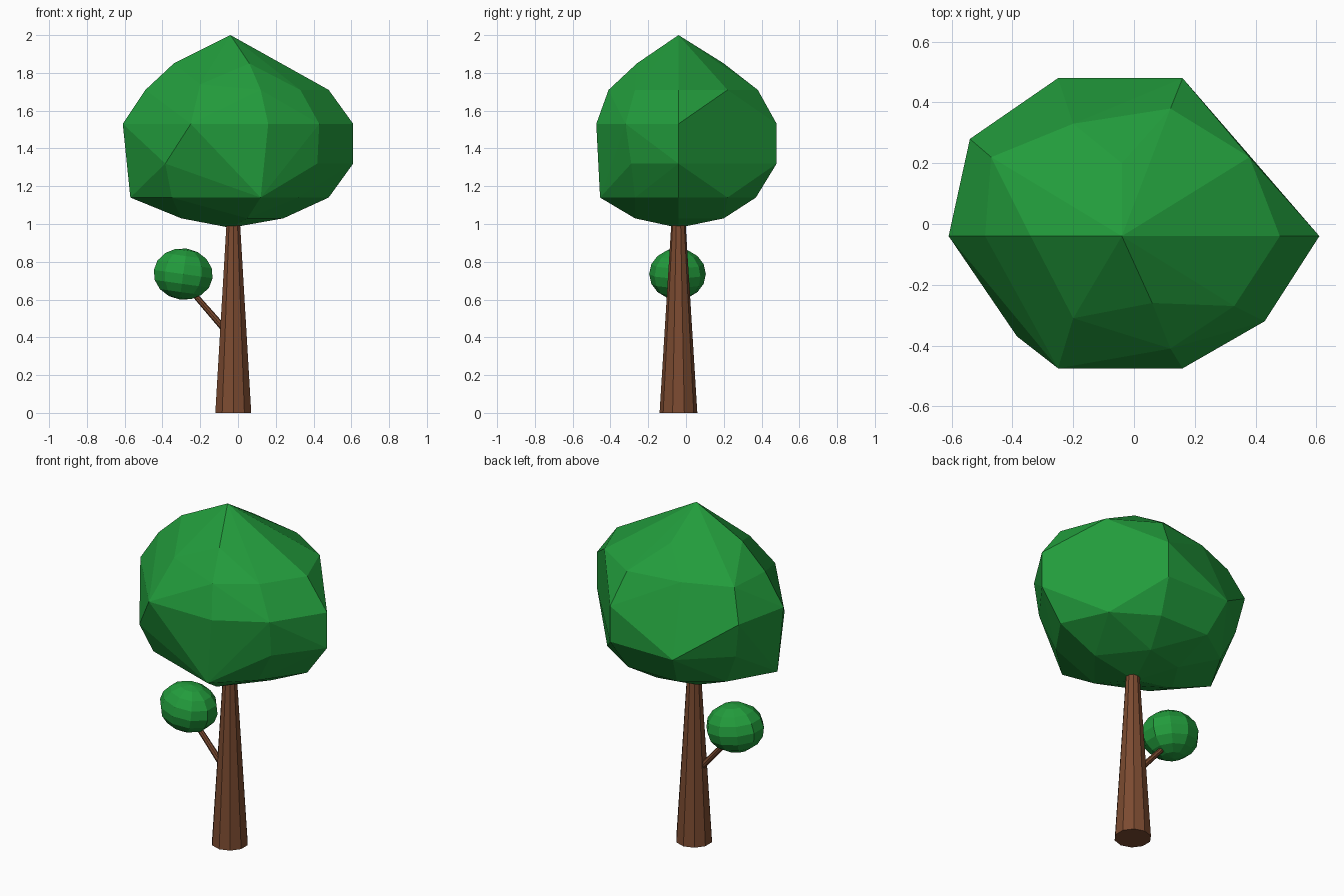
import bpy, bmesh, math
from mathutils import Matrix, Vector

if "Cube" in bpy.data.objects:
    bpy.data.objects.remove(bpy.data.objects["Cube"])


def material(name, rgb):
    m = bpy.data.materials.new(name)
    m.diffuse_color = (*rgb, 1)
    m.use_nodes = True
    m.node_tree.nodes["Principled BSDF"].inputs["Base Color"].default_value = m.diffuse_color
    return m


LEAF = material("leaf_green", (0.016, 0.33, 0.045))
BARK = material("bark_brown", (0.20, 0.07, 0.03))


def finish(name, bm, mat):
    bmesh.ops.recalc_face_normals(bm, faces=bm.faces)
    me = bpy.data.meshes.new(name)
    bm.to_mesh(me)
    bm.free()
    me.materials.append(mat)
    ob = bpy.data.objects.new(name, me)
    bpy.context.collection.objects.link(ob)
    return ob


def limb(name, start, end, r1, r2, sides):
    """Tapered limb between two points."""
    a, b = Vector(start), Vector(end)
    bm = bmesh.new()
    turn = (b - a).to_track_quat('Z', 'Y').to_matrix().to_4x4()
    bmesh.ops.create_cone(bm, cap_ends=True, segments=sides, radius1=r1, radius2=r2,
                          depth=(b - a).length,
                          matrix=Matrix.Translation((a + b) / 2) @ turn)
    return finish(name, bm, BARK)


# Trunk and side branch
limb("trunk", (-0.025, -0.04, 0), (-0.025, -0.04, 1.0), 0.10, 0.038, 10)
limb("branch", (-0.06, -0.04, 0.43), (-0.26, -0.04, 0.66), 0.018, 0.014, 8)

# Main crown: irregular faceted ball, rings of (height, corner positions)
rings = [
    (2.00, [(-.04, -.04)]),
    (1.85, [(-.34, -.04), (.06, -.26), (-.04, .20)]),
    (1.74, [(-.20, -.31)]),
    (1.71, [(-.49, -.04), (.12, -.41), (.33, -.27), (.48, -.04),
            (.38, .22), (.12, .38), (-.20, .33), (-.47, .22)]),
    (1.53, [(-.61, -.04), (-.25, -.475), (.16, -.475), (.43, -.32),
            (.61, -.04), (.16, .48), (-.54, .28)]),
    (1.32, [(-.385, -.37), (.42, -.29), (.61, -.04), (.16, .48),
            (-.25, .48), (-.50, .25)]),
    (1.14, [(-.57, -.04), (-.35, -.29), (.12, -.455), (.32, -.27),
            (.48, -.04), (.36, .22), (.12, .37), (-.20, .37), (-.42, .22)]),
    (1.03, [(-.30, -.04), (.05, -.27), (.24, -.04), (.05, .20), (-.18, .15)]),
    (0.98, [(-.04, -.04)]),
]
bm = bmesh.new()
for z, pts in rings:
    for x, y in pts:
        bm.verts.new((x, y, z))
hull = bmesh.ops.convex_hull(bm, input=bm.verts)
loose = {g for g in hull["geom_interior"] if isinstance(g, bmesh.types.BMVert)}
bmesh.ops.delete(bm, geom=list(loose), context='VERTS')
bmesh.ops.dissolve_limit(bm, angle_limit=math.radians(4), verts=bm.verts, edges=bm.edges)
finish("crown", bm, LEAF)

# Small leaf cluster on the branch
bm = bmesh.new()
bmesh.ops.create_uvsphere(
    bm, u_segments=10, v_segments=8, radius=1,
    matrix=Matrix.Translation((-0.29, -0.045, 0.735)) @ Matrix.Rotation(math.radians(8), 4, 'Y')
    @ Matrix.Diagonal((0.165, 0.15, 0.136, 1)))
finish("leaf_cluster", bm, LEAF)
